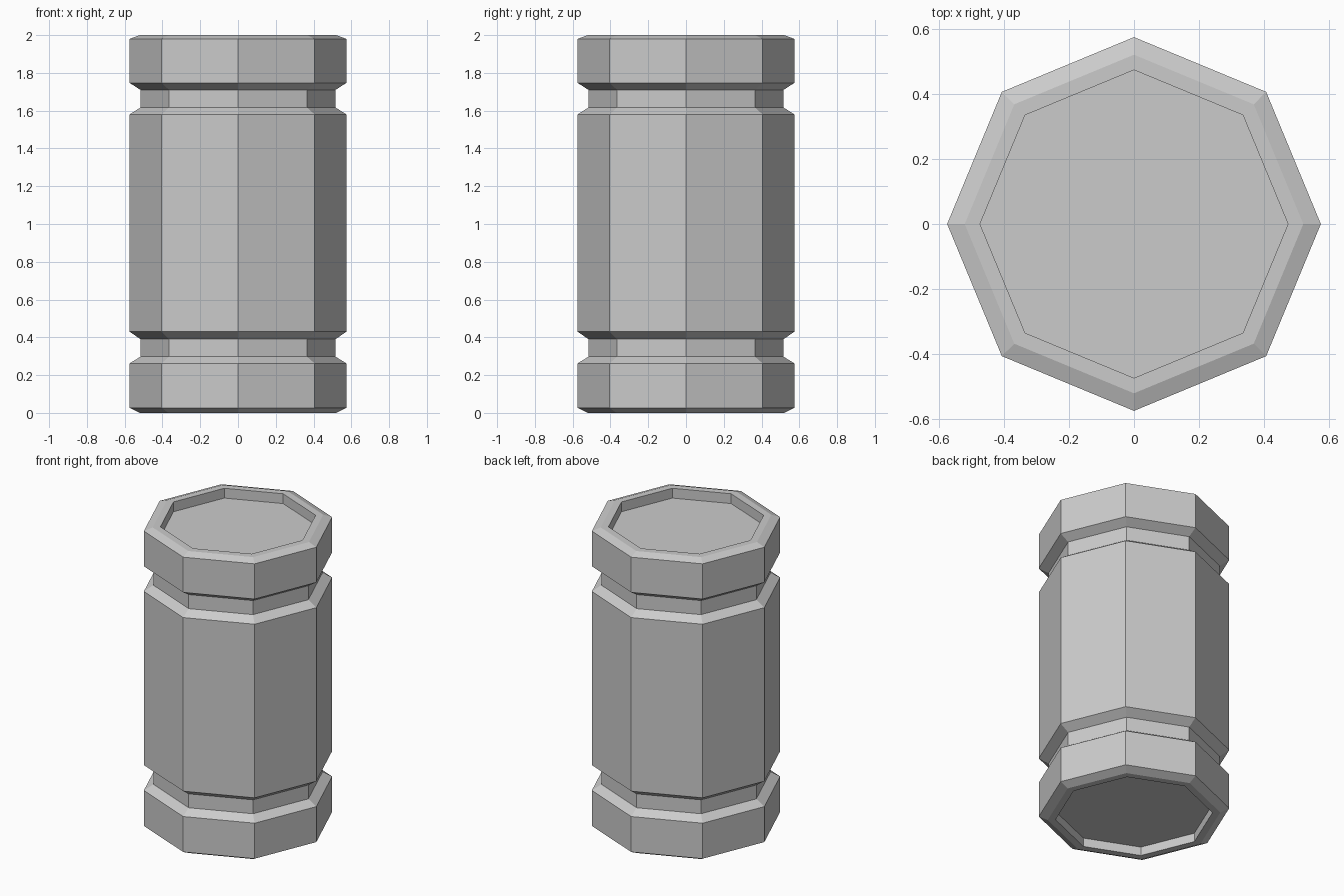
import bpy, bmesh
from math import cos, sin, pi

if "Cube" in bpy.data.objects:
    bpy.data.objects.remove(bpy.data.objects["Cube"])

SIDES = 8

# Profile (radius, height) from the bottom recess floor up to the top recess floor
PROFILE = [
    (0.473, 0.058), (0.473, 0.0), (0.52, 0.0),        # bottom recess and rim
    (0.574, 0.027), (0.574, 0.262),                   # lower band
    (0.516, 0.298), (0.516, 0.39),                    # lower groove
    (0.574, 0.43), (0.574, 1.58),                     # main body
    (0.516, 1.617), (0.516, 1.71),                    # upper groove
    (0.574, 1.747), (0.574, 1.98),                    # upper band
    (0.52, 2.0), (0.473, 2.0), (0.473, 1.935),        # top rim and recess
]


def lathe(name, profile, sides):
    """Stack n-sided rings along the profile, bridge them and cap both ends."""
    bm = bmesh.new()
    rings = [[bm.verts.new((r * cos(2 * pi * i / sides), r * sin(2 * pi * i / sides), z))
              for i in range(sides)] for r, z in profile]
    for low, high in zip(rings, rings[1:]):
        for i in range(sides):
            j = (i + 1) % sides
            bm.faces.new((low[i], low[j], high[j], high[i]))
    bm.faces.new(rings[0][::-1])
    bm.faces.new(rings[-1])
    bmesh.ops.recalc_face_normals(bm, faces=bm.faces)
    mesh = bpy.data.meshes.new(name)
    bm.to_mesh(mesh)
    bm.free()
    obj = bpy.data.objects.new(name, mesh)
    bpy.context.collection.objects.link(obj)
    return obj


# Octagonal barrel with two grooves and recessed ends
lathe("barrel", PROFILE, SIDES)
